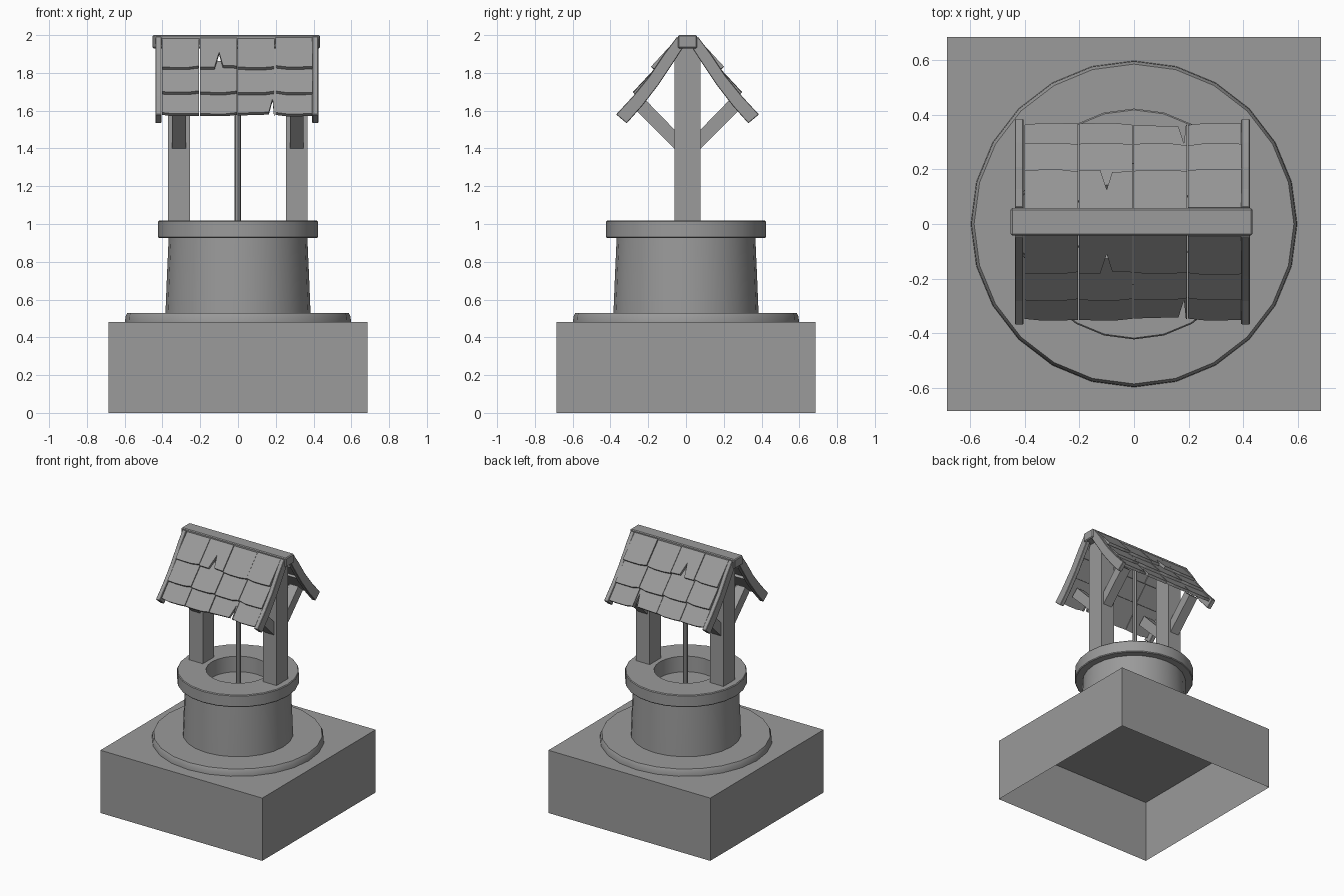
import bpy, bmesh, math, random
from mathutils import Vector

if "Cube" in bpy.data.objects:
    bpy.data.objects.remove(bpy.data.objects["Cube"])

random.seed(4)
CX, CY = -0.001, 0.008   # timber frame sits slightly off the stone centre
SEG = 24

GREY = bpy.data.materials.new("weathered_grey")
GREY.diffuse_color = (0.325, 0.325, 0.325, 1)
GREY.use_nodes = True
GREY.node_tree.nodes["Principled BSDF"].inputs["Base Color"].default_value = GREY.diffuse_color


def make_object(name, bm, smooth=False):
    bmesh.ops.recalc_face_normals(bm, faces=bm.faces)
    mesh = bpy.data.meshes.new(name)
    bm.to_mesh(mesh)
    bm.free()
    mesh.materials.append(GREY)
    ob = bpy.data.objects.new(name, mesh)
    bpy.context.collection.objects.link(ob)
    if smooth:
        bpy.ops.object.select_all(action='DESELECT')
        bpy.context.view_layer.objects.active = ob
        ob.select_set(True)
        bpy.ops.object.shade_smooth_by_angle(angle=math.radians(35))
    return ob


def lathe(name, profile):
    """Spin an (r, z) profile round the z axis."""
    bm = bmesh.new()
    verts = [bm.verts.new((r, 0, z)) for r, z in profile]
    edges = [bm.edges.new(p) for p in zip(verts, verts[1:])]
    bmesh.ops.spin(bm, geom=verts + edges, cent=(0, 0, 0), axis=(0, 0, 1),
                   angle=math.tau, steps=SEG, use_merge=True)
    bmesh.ops.remove_doubles(bm, verts=bm.verts, dist=1e-4)
    return make_object(name, bm, True)


def extrude(name, points, offset):
    """Solid made from one planar outline pushed along an offset."""
    bm = bmesh.new()
    face = bm.faces.new([bm.verts.new(p) for p in points])
    out = bmesh.ops.extrude_face_region(bm, geom=[face], use_keep_orig=True)
    new = [g for g in out['geom'] if isinstance(g, bmesh.types.BMVert)]
    bmesh.ops.translate(bm, verts=new, vec=offset)
    return make_object(name, bm)


def prism(name, yz, x0, x1, side=1):
    """Side profile extruded along x; side -1 flips it to the back."""
    return extrude(name, [(x0, CY + side * y, z) for y, z in yz], (x1 - x0, 0, 0))


def bevel(ob, width):
    mod = ob.modifiers.new("bevel", 'BEVEL')
    mod.width = width
    mod.segments = 1
    return ob


# Ground block, open underneath
bm = bmesh.new()
bmesh.ops.create_cube(bm, size=1)
for v in bm.verts:
    v.co = (v.co.x * 1.37, v.co.y * 1.37, (v.co.z + 0.5) * 0.48)
bm.normal_update()
bmesh.ops.delete(bm, geom=[f for f in bm.faces if f.normal.z < -0.5],
                 context='FACES_ONLY')
make_object("ground_block", bm)

# Stone plinth, wall, rim and water
lathe("stone_plinth", [(0.598, 0.48), (0.596, 0.51), (0.586, 0.53), (0.34, 0.53)])
lathe("well_wall", [(0.384, 0.53), (0.376, 0.73), (0.367, 0.93)])
lathe("well_rim", [(0.36, 0.925), (0.418, 0.925), (0.423, 0.931), (0.423, 1.012),
                   (0.418, 1.018), (0.222, 1.018), (0.22, 0.9)])
bm = bmesh.new()
bmesh.ops.create_circle(bm, cap_ends=True, radius=0.222, segments=SEG)
bmesh.ops.translate(bm, verts=bm.verts, vec=(0, 0, 0.9))
water = make_object("water", bm)
if water.data.polygons[0].normal.z < 0:
    water.data.flip_normals()

# Rope
bm = bmesh.new()
bmesh.ops.create_cone(bm, cap_ends=True, segments=8, radius1=0.017, radius2=0.017,
                      depth=1.05)
bmesh.ops.translate(bm, verts=bm.verts, vec=(CX, CY, 1.425))
make_object("rope", bm, True)

# Posts, braces and end rafters
POST = [(-0.069, 1.0), (0.069, 1.0), (0.069, 1.9), (0.05, 1.94), (-0.05, 1.94), (-0.069, 1.9)]
BRACE = [(-0.05, 1.38), (-0.05, 1.48), (-0.225, 1.66), (-0.28, 1.61)]
RAFTER = [(-0.055, 1.992), (-0.12, 1.905), (-0.2, 1.785), (-0.29, 1.675), (-0.378, 1.58),
          (-0.322, 1.533), (-0.24, 1.625), (-0.15, 1.742), (-0.07, 1.862), (-0.02, 1.94)]
for sx, label in ((-1, "left"), (1, "right")):
    px = CX + sx * 0.312
    prism(f"{label}_post", POST, px - 0.058, px + 0.058)
    rx = CX - 0.005 + sx * 0.415
    for side, face in ((1, "front"), (-1, "back")):
        prism(f"{label}_{face}_brace", BRACE, px - 0.037, px + 0.037, side)
        bevel(prism(f"{label}_{face}_rafter", RAFTER, rx - 0.016, rx + 0.016, side), 0.003)

# Ridge beam
ridge = prism("ridge_beam", [(-0.05, 1.93), (0.05, 1.93), (0.05, 2.0), (-0.05, 2.0)],
              -0.452, 0.434)
bevel(ridge, 0.006)

# Shingles: three overlapping rows of four, some split at the lower edge
ROWS = [((-0.05, 1.985), (-0.188, 1.835)),
        ((-0.135, 1.862), (-0.284, 1.702)),
        ((-0.225, 1.738), (-0.356, 1.587))]
NOTCH = {(0, 1): [(-0.08, 0.96), (-0.1, 0.5), (-0.124, 1.02)],
         (2, 2): [(0.19, 1.0), (0.183, 0.48), (0.163, 0.96)]}
for r, (a, b) in enumerate(ROWS):
    for c in range(4):
        x0, x1 = -0.402 + c * 0.2, -0.206 + c * 0.2
        mid = (x0 + x1) / 2
        lift = random.uniform(-0.003, 0.003)
        skew = random.uniform(-0.025, 0.025)
        outline = [(x0, 0), (x1, 0), (x1, 1 + skew)]
        outline += NOTCH.get((r, c), [(mid + 0.04, 1.03), (mid - 0.04, 1.03)])
        outline.append((x0, 1 - skew))
        for side, face in ((1, "front"), (-1, "back")):
            d = Vector((0, side * (b[0] - a[0]), b[1] - a[1]))
            n = Vector((0, side * d.z, -side * d.y)).normalized()
            if n.z < 0:
                n = -n
            start = Vector((0, CY + side * a[0], a[1])) + n * lift
            pts = [start + d * t + Vector((x, 0, 0)) for x, t in outline]
            extrude(f"{face}_shingle_{r + 1}_{c + 1}", pts, -n * 0.02)
